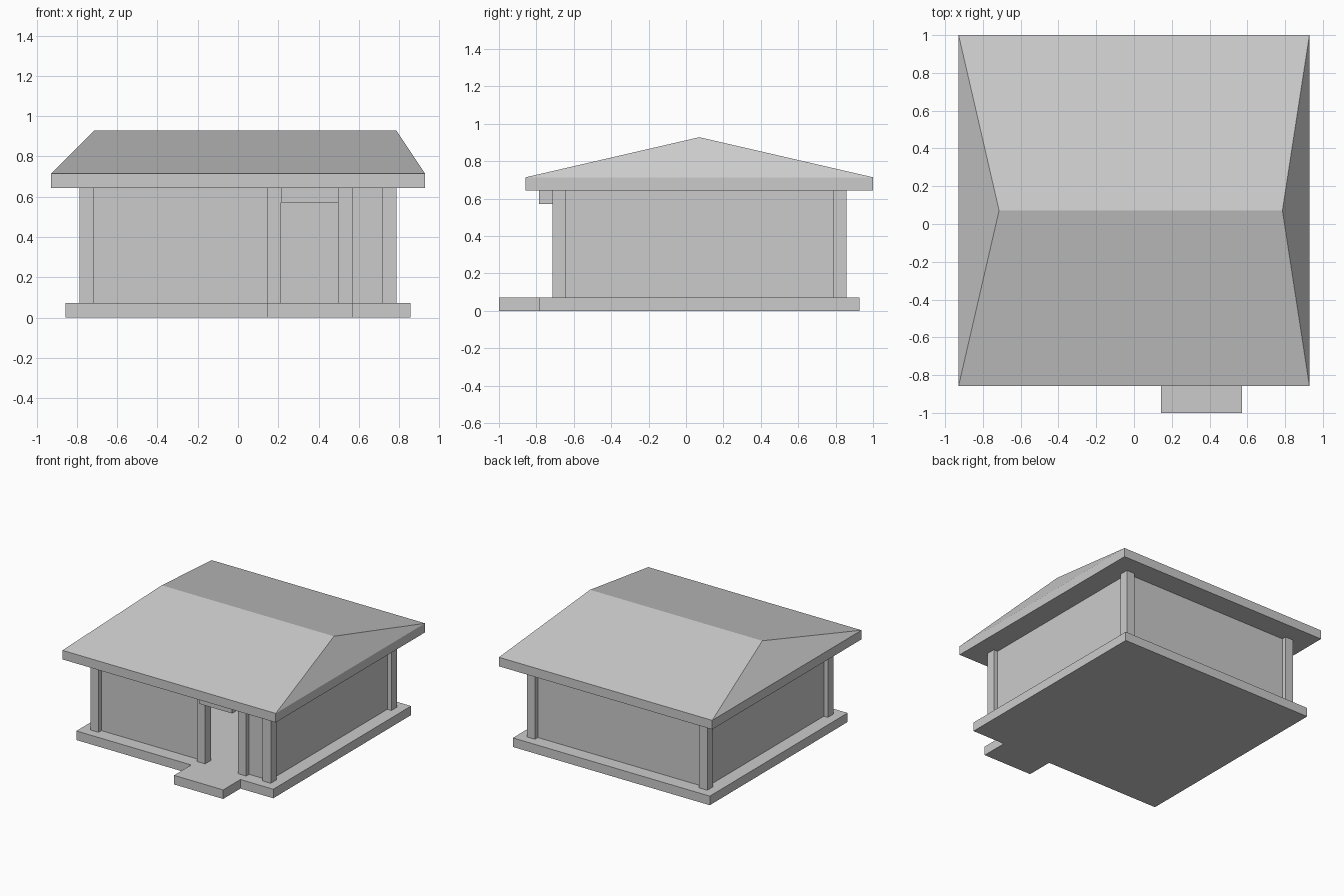
import bpy, bmesh

if "Cube" in bpy.data.objects:
    bpy.data.objects.remove(bpy.data.objects["Cube"])

U = 1 / 14  # building module


def mesh_object(name, bm):
    bmesh.ops.recalc_face_normals(bm, faces=bm.faces)
    me = bpy.data.meshes.new(name)
    bm.to_mesh(me)
    bm.free()
    ob = bpy.data.objects.new(name, me)
    bpy.context.collection.objects.link(ob)
    return ob


def prism(name, outline, z0, z1):
    """Extrude a flat outline (in modules) from z0 to z1."""
    bm = bmesh.new()
    face = bm.faces.new([bm.verts.new((x * U, y * U, z0 * U)) for x, y in outline])
    top = bmesh.ops.extrude_face_region(bm, geom=[face])["geom"]
    bmesh.ops.translate(bm, vec=(0, 0, (z1 - z0) * U),
                        verts=[v for v in top if isinstance(v, bmesh.types.BMVert)])
    return mesh_object(name, bm)


def box(name, x0, x1, y0, y1, z0, z1):
    return prism(name, [(x0, y0), (x1, y0), (x1, y1), (x0, y1)], z0, z1)


# Floor slab with entrance step
prism("floor_slab", [(-12, -11), (2, -11), (2, -14), (8, -14), (8, -11),
                     (12, -11), (12, 13), (-12, 13)], 0, 1)

# Corner posts
for side, x in (("left", -11), ("right", 10)):
    for end, y in (("front", -10), ("back", 11)):
        box(f"{end}_{side}_post", x, x + 1, y, y + 1, 1, 9)

# Door posts and the projecting lintel between them
for side, x in (("left", 2), ("right", 7)):
    box(f"door_{side}_post", x, x + 1, -10, -9, 1, 9)
box("door_lintel", 3, 7, -11, -9, 8, 9)

# Thin walls set back from the post faces
box("front_left_wall", -10, 2, -9.5, -9, 1, 9)
box("front_right_wall", 8, 10, -9.5, -9, 1, 9)
box("back_wall", -10, 10, 11, 11.5, 1, 9)
box("left_wall", -10.5, -10, -9, 11, 1, 9)
box("right_wall", 10, 10.5, -9, 11, 1, 9)

# Hipped roof: eaves slab whose top is pulled up to an off-centre ridge
bm = bmesh.new()
corners = [(-13, -12), (13, -12), (13, 14), (-13, 14)]
low = [bm.verts.new((x * U, y * U, 9 * U)) for x, y in corners]
a, b, c, d = high = [bm.verts.new((x * U, y * U, 10 * U)) for x, y in corners]
left, right = [bm.verts.new((x * U, U, 13 * U)) for x in (-10, 11)]
bm.faces.new(low)
for i in range(4):
    j = (i + 1) % 4
    bm.faces.new((low[i], low[j], high[j], high[i]))
for f in ((a, b, right, left), (b, c, right), (c, d, left, right), (d, a, left)):
    bm.faces.new(f)
mesh_object("roof", bm)
